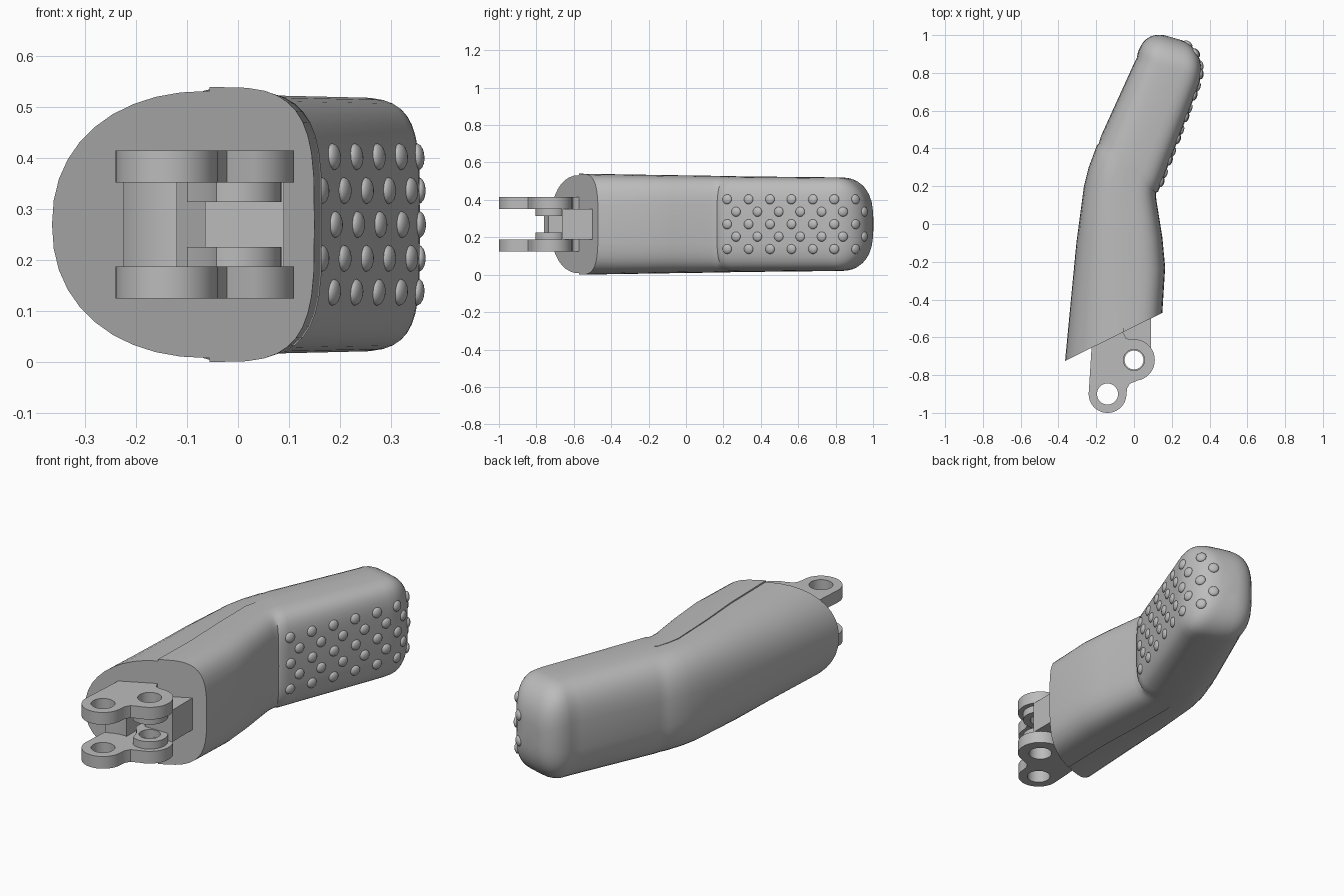
import bpy
import bmesh
from math import cos, sin, radians, copysign
from mathutils import Vector
from mathutils.bvhtree import BVHTree

default_cube = bpy.data.objects.get("Cube")
if default_cube:
    bpy.data.objects.remove(default_cube, do_unlink=True)

# Single plain colour
shade = (0.5, 0.5, 0.5, 1)
grey = bpy.data.materials.new("plain_grey")
grey.use_nodes = True
grey.diffuse_color = shade
grey.node_tree.nodes["Principled BSDF"].inputs["Base Color"].default_value = shade

MIDDLE = 0.27


def finish(obj, angle):
    """Link the object, turn curves into meshes, colour and smooth it."""
    bpy.context.collection.objects.link(obj)
    bpy.ops.object.select_all(action="DESELECT")
    obj.select_set(True)
    bpy.context.view_layer.objects.active = obj
    if obj.type == "CURVE":
        bpy.ops.object.convert(target="MESH")
        obj = bpy.context.object
    obj.data.materials.clear()
    obj.data.materials.append(grey)
    bpy.ops.object.shade_smooth_by_angle(angle=radians(angle))


def mesh_object(name, bm, angle):
    mesh = bpy.data.meshes.new(name)
    bm.to_mesh(mesh)
    bm.free()
    finish(bpy.data.objects.new(name, mesh), angle)


def arc(centre, radius, start, end, steps=32):
    """Points along a circular arc, angles in degrees."""
    points = []
    for i in range(steps + 1):
        angle = radians(start + (end - start) * i / steps)
        points.append((centre[0] + radius * cos(angle), centre[1] + radius * sin(angle)))
    return points


def slab(name, bottom, top, *loops):
    """Flat plate made from an outline and optional hole loops."""
    curve = bpy.data.curves.new(name, "CURVE")
    curve.dimensions = "2D"
    curve.fill_mode = "BOTH"
    curve.extrude = (top - bottom) / 2
    for loop in loops:
        spline = curve.splines.new("POLY")
        spline.points.add(len(loop) - 1)
        for point, (x, y) in zip(spline.points, loop):
            point.co = (x, y, 0, 1)
        spline.use_cyclic_u = True
    obj = bpy.data.objects.new(name, curve)
    obj.location.z = (bottom + top) / 2
    finish(obj, 35)


def power(value, exponent):
    return copysign(abs(value) ** (2 / exponent), value)


def section(back, grip, shrink=1, seam=0, steps=20):
    """Rounded cross-section between a back edge and a grip edge."""
    along = (back.y + 0.72) / 1.6
    half = (0.27 - 0.02 * min(along, 1)) * shrink
    crown = back.lerp(grip, max(0.5, 0.6 - 0.2 * along))
    back_side = (back, 90, 2.2 + 0.8 * along, half - seam)
    grip_side = (grip, -90, 3.6 + 0.8 * along, half)
    points = []
    for edge, start, roundness, height in (grip_side, back_side):
        for i in range(steps + 1):
            angle = radians(start + 180 * i / steps)
            across = crown.lerp(edge, abs(power(cos(angle), roundness)))
            rise = height * power(sin(angle), roundness)
            points.append((across.x, across.y, MIDDLE + rise))
    return points


# Back edge and grip edge of each segment, seen from above
base_segment = [
    ((-.365, -.725), (.15, -.47)),
    ((-.33, -.36), (.165, -.23)),
    ((-.305, -.1), (.15, -.07)),
    ((-.265, .2), (.118, .13)),
    ((-.24, .3), (.117, .15)),
    ((-.197, .415), (.117, .165)),
]
end_segment = [
    ((-.187, .425), (.128, .172)),
    ((-.175, .465), (.143, .21)),
    ((0, .85), (.345, .74)),
]
sections = []
for i, (back, grip) in enumerate(base_segment):
    seam = 0.008 * (1 - i / len(base_segment))
    sections.append(section(Vector(back), Vector(grip), seam=seam))
for back, grip in end_segment:
    sections.append(section(Vector(back), Vector(grip)))

# Rounded tip: sections shrink along a quarter turn
tip_middle = Vector((.185, .833))
tip_reach = Vector((.022, .155))
tip_width = Vector((.17, -.048))
for i in range(10):
    turn = radians(9 * i)
    shrink = cos(turn) ** 0.7
    centre = tip_middle + tip_reach * sin(turn)
    side = tip_width * shrink
    sections.append(section(centre - side, centre + side, shrink))

# Bent finger body lofted through the sections
bm = bmesh.new()
rings = [[bm.verts.new(point) for point in ring] for ring in sections]
for ring, following in zip(rings, rings[1:]):
    for i in range(len(ring)):
        bm.faces.new((ring[i - 1], ring[i], following[i], following[i - 1]))
bm.faces.new(rings[0])
bm.faces.new(rings[-1])
bmesh.ops.remove_doubles(bm, verts=bm.verts, dist=0.0004)
bmesh.ops.recalc_face_normals(bm, faces=bm.faces)
surface = BVHTree.FromBMesh(bm)
mesh_object("finger_body", bm, 40)

# Staggered grip studs set onto the surface
bm = bmesh.new()
for row in range(-2, 3):
    first = 0.267 if row % 2 else 0.22
    for column in range(7):
        origin = Vector((1, first + 0.1145 * column, MIDDLE + 0.0665 * row))
        hit, normal, index, distance = surface.ray_cast(origin, Vector((-1, 0, 0)))
        if hit:
            stud = bmesh.ops.create_uvsphere(bm, u_segments=20, v_segments=10, radius=0.026)
            facing = normal.to_track_quat("Z", "Y")
            for vert in stud["verts"]:
                vert.co.z /= 2
                vert.co = hit + facing @ vert.co
mesh_object("grip_studs", bm, 60)

# Hinge plates, each with two pin holes
inner_pin = (0, -.72)
outer_pin = (-.14, -.9)
plate_outline = [(-.22, -.5), (-.225, -.66)]
plate_outline += arc(outer_pin, 0.1, 175, 360)
plate_outline += [(-.036, -.87), (-.022, -.845)]
plate_outline += arc(inner_pin, 0.11, -78, 100)
plate_outline += [(-.042, -.605), (-.06, -.57), (-.06, -.5)]
pin_holes = [arc(pin, 0.056, 0, 350) for pin in (inner_pin, outer_pin)]
gap_bottom, gap_top, plate = 0.188, 0.352, 0.063
slab("lower_hinge_plate", gap_bottom - plate, gap_bottom, plate_outline, *pin_holes)
slab("upper_hinge_plate", gap_top, gap_top + plate, plate_outline, *pin_holes)

# Bushing flanges around the inner pin
flange = arc(inner_pin, 0.085, -120, 90)
flange += [(0, -.52), (-.1, -.52), (-.1, -.69), (-.06, -.74)]
bore = arc(inner_pin, 0.05, 0, 350)
slab("lower_bushing", gap_bottom, gap_bottom + 0.038, flange, bore)
slab("upper_bushing", gap_top - 0.038, gap_top, flange, bore)

# Solid web behind the inner pin
web = [(x, y) for x, y in ((-.065, -.664), (.09, -.664), (.09, -.45), (-.065, -.45))]
slab("hinge_web", gap_bottom, gap_top, web)

# Concave saddle behind the outer pin
saddle = [(-.12, -.5), (-.222, -.5)] + arc(outer_pin, 0.165, 121, 83)
slab("hinge_saddle", gap_bottom, gap_top, saddle)
